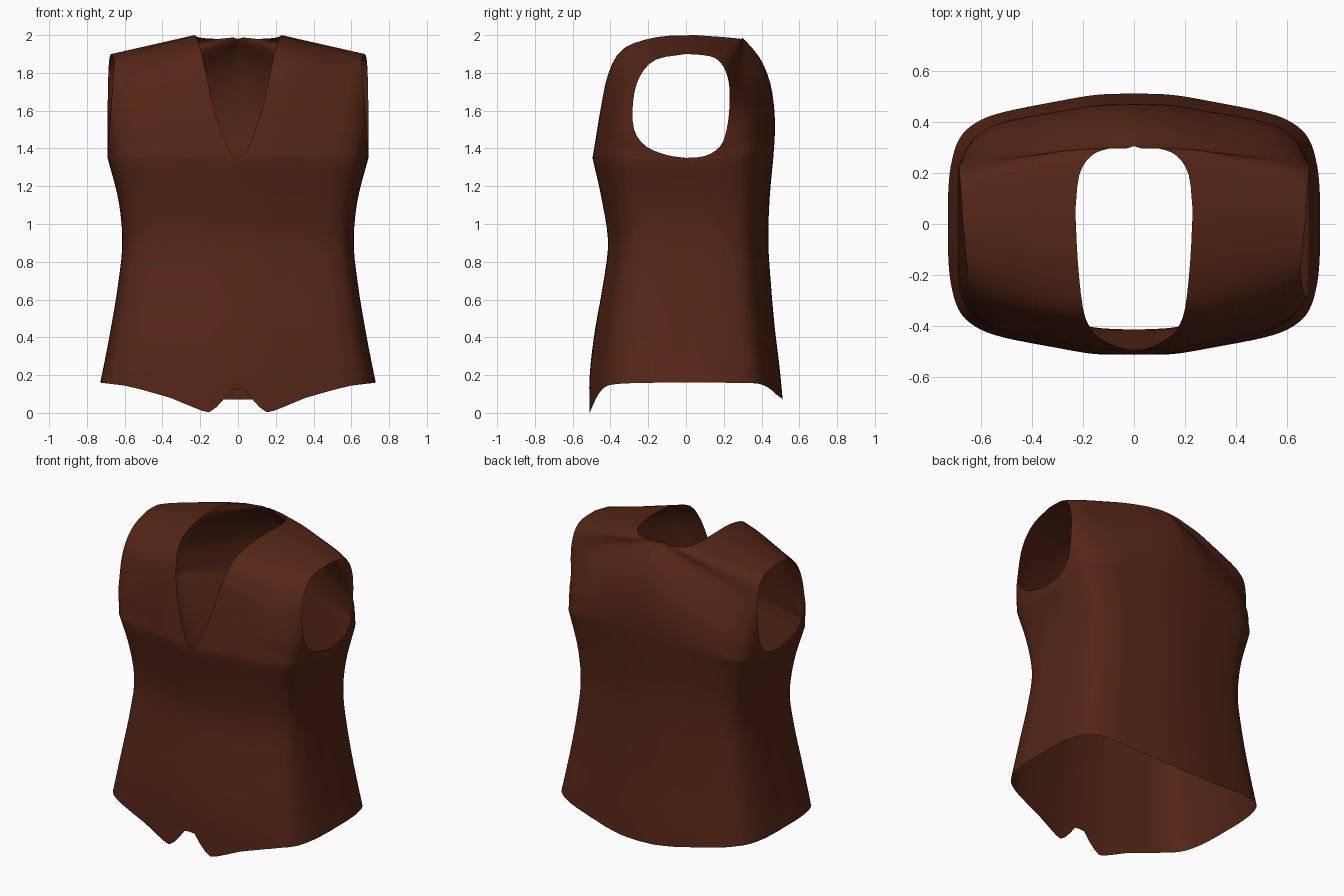
import bpy, bmesh
from mathutils import Vector

if "Cube" in bpy.data.objects:
    bpy.data.objects.remove(bpy.data.objects["Cube"])


def spline(keys, t):
    """Smooth curve through evenly indexed keys, t in 0..len-1."""
    n = len(keys) - 1
    i = min(int(t), n - 1)
    f = t - i
    P = [Vector(keys[min(max(i + k, 0), n)]) for k in (-1, 0, 1, 2)]
    if i == 0:
        P[0] = 2 * P[1] - P[2]
    if i == n - 1:
        P[3] = 2 * P[2] - P[1]
    return 0.5 * (2 * P[1] + (P[2] - P[0]) * f + (2 * P[0] - 5 * P[1] + 4 * P[2] - P[3]) * f * f
                  + (3 * P[1] - P[0] - 3 * P[2] + P[3]) * f ** 3)


def linear(pairs, x):
    for (a, va), (b, vb) in zip(pairs, pairs[1:]):
        if x <= b:
            return va + (vb - va) * (x - a) / (b - a)
    return pairs[-1][1]


# Normalised quarter cross-section, centre line to side
SECTION = [(0, 1), (.2, .99), (.4, .945), (.7, .865), (.85, .785), (.94, .66), (.985, .45), (1, .21), (1, 0)]
# Body (side half width, front depth, back depth) at z = 0 .. 1.35
BODY = [(.765, .515, .518), (.715, .508, .497), (.672, .48, .47), (.635, .44, .45),
        (.612, .413, .436), (.632, .445, .442), (.69, .495, .462)]
HEM_FRONT = [(0, .13), (.04, .125), (.075, .07), (.11, .03), (.15, 0), (.2, .018), (.35, .08), (.5, .122), (.6, .145), (.73, .16)]
HEM_BACK = [(0, .07), (.1, .072), (.25, .088), (.5, .13), (.65, .156), (.73, .16)]
# Upper panels: neckline edge, armhole edge, section end
NECK_F = [(0, -.495, 1.35), (.04, -.49, 1.38), (.08, -.475, 1.47), (.13, -.45, 1.62), (.17, -.41, 1.8),
          (.2, -.33, 1.93), (.22, -.15, 1.99), (.23, .05, 2)]
ARM_F = [(.69, 0, 1.35), (.69, -.1, 1.365), (.688, -.21, 1.41), (.68, -.275, 1.5), (.67, -.28, 1.65),
         (.66, -.245, 1.78), (.655, -.16, 1.87), (.67, 0, 1.9)]
END_F = [8, 7, 6, 5.4, 4.5, 4, 4, 4]
NECK_B = [(0, .462, 1.35), (0, .47, 1.47), (0, .468, 1.6), (0, .445, 1.75), (0, .39, 1.88), (0, .305, 1.98),
          (.1, .295, 1.98), (.17, .265, 1.983), (.215, .19, 1.99), (.23, .05, 2)]
ARM_B = [(.69, 0, 1.35), (.69, .1, 1.36), (.69, .18, 1.41), (.69, .215, 1.5), (.69, .23, 1.62),
         (.688, .228, 1.74), (.685, .2, 1.83), (.68, .15, 1.88), (.675, .08, 1.895), (.67, 0, 1.9)]
END_B = [8, 7, 6, 5.5, 4.6, 4, 4, 4, 4, 4]
COLS, LOW, SUB = 32, 20, 3


def lower_rows(sign, hem):
    rows = []
    for r in range(LOW):
        row = []
        for c in range(COLS + 1):
            sx, sy = spline(SECTION, 8 * c / COLS)
            z0 = linear(hem, .73 * sx)
            z = z0 + (1.35 - z0) * r / LOW
            side, front, back = spline(BODY, z / .225)
            row.append((side * sx, sign * sy * (front if sign < 0 else back), z))
        rows.append(row)
    return rows


def upper_rows(neck, arm, ends):
    rows = []
    for r in range((len(neck) - 1) * SUB + 1):
        t = r / SUB
        a, b = spline(neck, t), spline(arm, t)
        a.x = max(a.x, 0)
        end = linear(list(enumerate(ends)), t)
        ex, ey = spline(SECTION, end)
        row = []
        for c in range(COLS + 1):
            sx, sy = spline(SECTION, end * c / COLS)
            fx, fy = sx / ex, (1 - sy) / (1 - ey)
            row.append((a.x + (b.x - a.x) * fx, a.y + (b.y - a.y) * fy, a.z + (b.z - a.z) * fx))
        rows.append(row)
    return rows


# Half vest: front and back sheets meeting at side seam and shoulder, then mirrored
bm = bmesh.new()
for sheet in (lower_rows(-1, HEM_FRONT) + upper_rows(NECK_F, ARM_F, END_F),
              lower_rows(1, HEM_BACK) + upper_rows(NECK_B, ARM_B, END_B)):
    # back neck centre stays on the mirror line up to the collar
    for mirror in (1, -1):
        grid = [[bm.verts.new((mirror * x, y, z)) for x, y, z in row] for row in sheet]
        for lo, hi in zip(grid, grid[1:]):
            for c in range(COLS):
                bm.faces.new((lo[c], lo[c + 1], hi[c + 1], hi[c]))
# Shoulder ridge rows share the same curve, so merging closes every seam
bmesh.ops.remove_doubles(bm, verts=bm.verts, dist=.0015)
bmesh.ops.recalc_face_normals(bm, faces=bm.faces)
side_face = max(bm.faces, key=lambda f: f.calc_center_median().x)
if side_face.normal.x < 0:
    bmesh.ops.reverse_faces(bm, faces=bm.faces)
for f in bm.faces:
    f.smooth = True

mesh = bpy.data.meshes.new("vest")
bm.to_mesh(mesh)
bm.free()
vest = bpy.data.objects.new("vest", mesh)
bpy.context.collection.objects.link(vest)

# Dark brown cloth
mat = bpy.data.materials.new("brown_cloth")
mat.diffuse_color = (.09, .019, .008, 1)
mat.use_nodes = True
mat.node_tree.nodes["Principled BSDF"].inputs["Base Color"].default_value = mat.diffuse_color
mesh.materials.append(mat)
